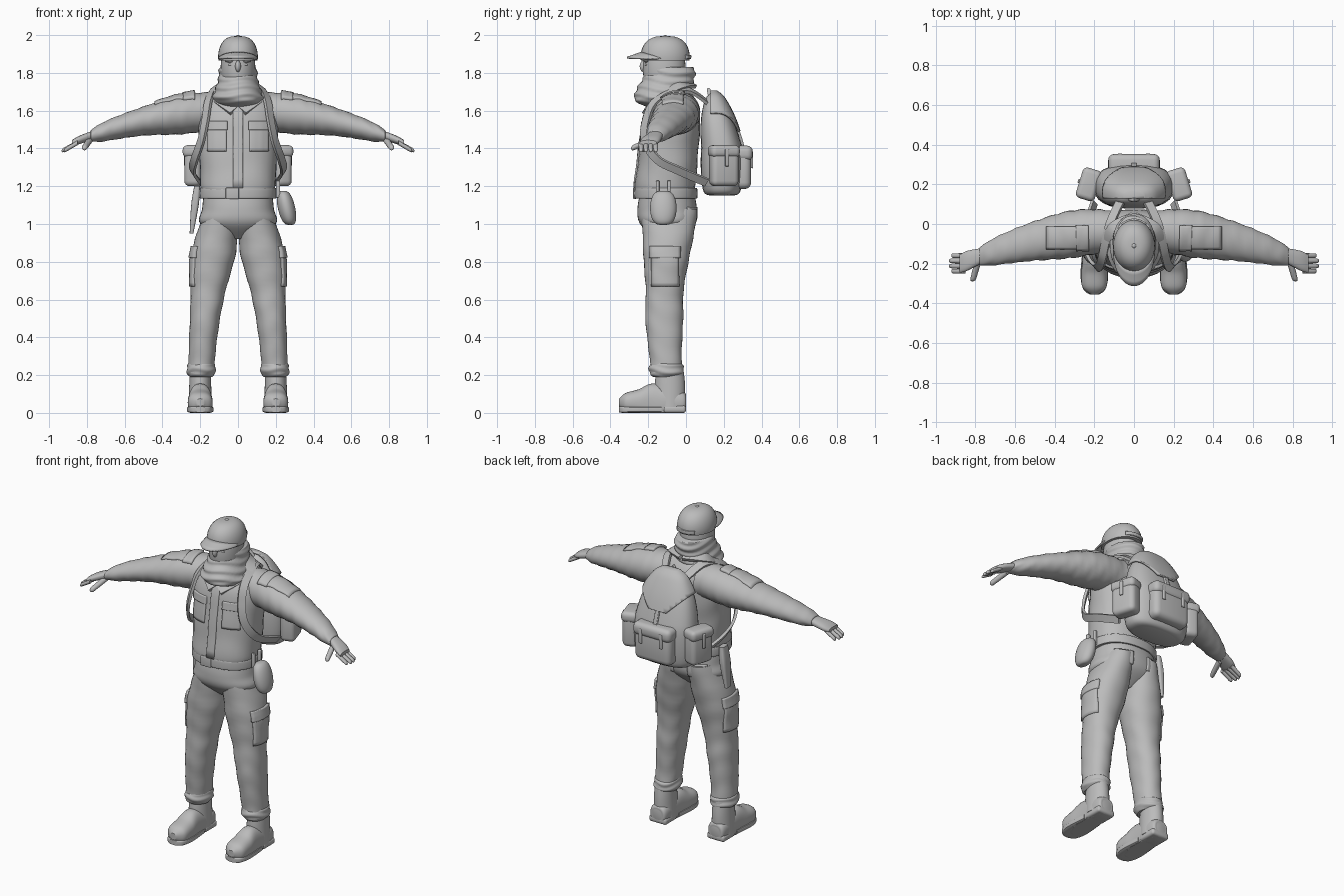
import bpy, bmesh, math
from mathutils import Vector
from mathutils.bvhtree import BVHTree

if "Cube" in bpy.data.objects:
    bpy.data.objects.remove(bpy.data.objects["Cube"])

grey = bpy.data.materials.new("plain grey")
grey.use_nodes = True
grey.diffuse_color = (0.5, 0.5, 0.5, 1)
grey.node_tree.nodes["Principled BSDF"].inputs["Base Color"].default_value = grey.diffuse_color


def finish(name, bm, mirror=False, solid=0):
    bmesh.ops.recalc_face_normals(bm, faces=bm.faces)
    mesh = bpy.data.meshes.new(name)
    bm.to_mesh(mesh)
    bm.free()
    obj = bpy.data.objects.new(name, mesh)
    bpy.context.collection.objects.link(obj)
    mesh.materials.append(grey)
    bpy.ops.object.select_all(action="DESELECT")
    obj.select_set(True)
    bpy.context.view_layer.objects.active = obj
    bpy.ops.object.shade_smooth_by_angle(angle=math.radians(40))
    if solid:
        modifier = obj.modifiers.new("thickness", "SOLIDIFY")
        modifier.thickness, modifier.offset = solid, 0
    if mirror:
        obj.modifiers.new("mirror", "MIRROR")
    return obj


def spline(rows, steps):
    """Catmull-Rom interpolation of equally long tuples."""
    out = []
    last = len(rows) - 1
    for i in range(last):
        neighbours = [rows[max(i - 1, 0)], rows[i], rows[i + 1], rows[min(i + 2, last)]]
        for s in range(steps):
            t = s / steps
            out.append([b + t * ((c - a) + t * ((2 * a - 5 * b + 4 * c - d) + t * (3 * (b - c) + d - a))) / 2
                        for a, b, c, d in zip(*neighbours)])
    return out + [list(rows[-1])]


def skin(bm, loops):
    for near, far in zip(loops, loops[1:]):
        for j in range(len(near)):
            bm.faces.new((near[j - 1], near[j], far[j], far[j - 1]))
    bm.faces.new(loops[0])
    bm.faces.new(loops[-1])


def loft_mesh(axis, path, rows, power=2, steps=7, sides=32, ripple=0, waves=60):
    """Rows are (position on axis, radius, radius); path gives the centre on the other two axes."""
    bm, loops = bmesh.new(), []
    along = "XYZ".index(axis)
    first, second = [k for k in range(3) if k != along]
    for t, wide, deep in spline(rows, steps):
        loop = []
        for j in range(sides):
            angle = math.tau * j / sides
            c, s = math.cos(angle), math.sin(angle)
            swell = (abs(c) ** power + abs(s) ** power) ** (-1 / power)
            swell *= 1 + ripple * math.sin(waves * t + 2 * s + math.cos(3 * angle))
            point = Vector((0, 0, 0))
            point[along] = t
            point[first], point[second] = path(t)
            point[first] += max(wide, 0.001) * c * swell
            point[second] += max(deep, 0.001) * s * swell
            point.z = max(point.z, 0)
            loop.append(bm.verts.new(point))
        loops.append(loop)
    skin(bm, loops)
    return bm


def loft(name, axis, path, rows, mirror=False, **options):
    return finish(name, loft_mesh(axis, path, rows, **options), mirror)


def blob(name, centre, size, square=1, lean=0, mirror=False, bottom=-90, **options):
    """Upright rounded body; lower square means boxier ends."""
    x, y, z = centre
    rows = []
    for degrees in range(bottom, 91, 10):
        angle = math.radians(degrees)
        round_off = max(math.cos(angle), 0) ** square
        rows.append((z + size[2] * math.sin(angle), size[0] * round_off, size[1] * round_off))
    return loft(name, "Z", lambda t: (x + lean * (t - z), y), rows, mirror, steps=2, **options)


def rod(name, axis, start, end, radius):
    """Mirrored tapering rod with a rounded tip."""
    along = "XYZ".index(axis)
    start, end = Vector(start), Vector(end)

    def path(t):
        point = start.lerp(end, (t - start[along]) / (end[along] - start[along]))
        return [point[k] for k in range(3) if k != along]

    rows = [(start[along] + (end[along] - start[along]) * part, radius * size, radius * size)
            for part, size in ((0, 1), (.8, .9), (.95, .7), (1, .2))]
    return loft(name, axis, path, rows, mirror=True, sides=12, steps=3)


def ribbon(name, points, width, thick, hub):
    """Mirrored flat band along a path, facing away from the hub."""
    bm, loops = bmesh.new(), []
    path = [Vector(p) for p in spline(points, 8)]
    for i, p in enumerate(path):
        tangent = (path[min(i + 1, len(path) - 1)] - path[max(i - 1, 0)]).normalized()
        out = p - Vector(hub)
        out = (out - out.dot(tangent) * tangent).normalized()
        side = tangent.cross(out) * width / 2
        out = out * thick / 2
        loops.append([bm.verts.new(p + q) for q in (side + out, out - side, -side - out, side - out)])
    skin(bm, loops)
    return finish(name, bm, mirror=True)


def patch(name, target, axis, sign, centre, size, thick=.016, mirror=True, flap=False, cells=10):
    """Plate pressed on the target surface from one direction, with an optional flap on top."""
    source = bmesh.new()
    source.from_mesh(target.data)
    tree = BVHTree.FromBMesh(source)
    source.free()
    bm, grid = bmesh.new(), {}
    along = "XYZ".index(axis)
    first, second = [k for k in range(3) if k != along]
    ray = Vector((0, 0, 0))
    ray[along] = -sign
    for i in range(cells + 1):
        for j in range(cells + 1):
            start = ray * -3
            start[first] = centre[0] + size[0] * (i / cells - .5)
            start[second] = centre[1] + size[1] * (j / cells - .5)
            hit = tree.ray_cast(start, ray)[0]
            if hit:
                grid[i, j] = bm.verts.new(hit)
    for i, j in grid:
        corners = [(i, j), (i + 1, j), (i + 1, j + 1), (i, j + 1)]
        if all(corner in grid for corner in corners):
            bm.faces.new([grid[corner] for corner in corners])
    finish(name, bm, mirror, solid=thick)
    if flap:
        patch(name + "_flaps", target, axis, sign, (centre[0], centre[1] + size[1] * .4),
              (size[0] * 1.1, size[1] * .3), thick * 1.7, mirror)


def box(name, centre, size, bevel=.005, turn=0, mirror=False):
    bm = bmesh.new()
    bmesh.ops.create_cube(bm, size=1)
    bmesh.ops.scale(bm, vec=size, verts=bm.verts)
    bmesh.ops.bevel(bm, geom=bm.edges[:], offset=bevel, segments=4, profile=.5, affect="EDGES")
    c, s = math.cos(turn), math.sin(turn)
    for vert in bm.verts:
        x, y, z = vert.co
        vert.co = Vector((x * c - y * s, x * s + y * c, z)) + Vector(centre)
    return finish(name, bm, mirror)


def leg_path(z):
    return .2 - .1 * z * z, -.085 - .03 * math.sin(min(z, 1) * 3)


def arm_path(x):
    return -.03 - .22 * x * x, 1.6 - .22 * x * x


def torso_path(z):
    return 0, .1 * z - .23


def pack_path(z):
    return 0, .19 - .17 * max(z - 1.4, 0)


# Trousers
hips = loft("hips", "Z", lambda z: (0, -.1), [(1.18, .18, .14), (1.08, .19, .157), (1, .198, .143), (.92, .05, .06)],
            power=2.3)
legs = loft("trouser_legs", "Z", leg_path, [(1.08, .09, .15), (.85, .117, .125), (.65, .093, .1), (.5, .08, .1),
            (.3, .07, .085), (.21, .07, .085)], mirror=True, power=2.2, ripple=.016, waves=48)
loft("trouser_cuffs", "Z", leg_path, [(.19, .06, .07), (.21, .075, .09), (.25, .074, .09), (.27, .06, .07)],
     mirror=True, ripple=.035, waves=150)
patch("cargo_pockets", legs, "X", 1, (-.11, .77), (.14, .2), mirror=True, flap=True)
patch("seat_pockets", hips, "Y", 1, (.1, 1.05), (.1, .08))

# Boots
loft("boot_shafts", "Z", lambda z: (.2, -.085), [(.24, .055, .07), (.15, .058, .08), (.03, .062, .08)], mirror=True)
loft("boot_feet", "Y", lambda y: (.2, .055), [(0, .03, .03), (-.02, .055, .06), (-.17, .06, .1), (-.25, .066, .07),
     (-.32, .06, .05), (-.355, .02, .02)], mirror=True, power=2.4)
loft("boot_soles", "Y", lambda y: (.2, .018), [(-.355, .025, .015), (-.33, .055, .018), (-.26, .07, .018),
     (-.13, .06, .018)], mirror=True, power=5)
box("boot_heels", (.2, -.06, .02), (.12, .12, .04), .015, mirror=True)

# Jacket
jacket = loft("jacket", "Z", torso_path, [(1.17, .18, .15), (1.2, .198, .16), (1.35, .203, .157), (1.55, .212, .15),
              (1.65, .185, .12), (1.72, .09, .06)], power=2.4, ripple=.01, waves=34)
sleeves = loft("sleeves", "X", arm_path, [(.1, .1, .1), (.3, .12, .105), (.5, .1, .077), (.7, .07, .053),
               (.77, .048, .034), (.78, .04, .026)], mirror=True, ripple=.028, waves=75)
patch("shoulder_pockets", sleeves, "Z", 1, (.35, -.07), (.18, .11))
patch("shoulder_flaps", sleeves, "Z", 1, (.26, -.07), (.06, .12), thick=.026)
patch("chest_pockets", jacket, "Y", -1, (.11, 1.46), (.1, .15), flap=True)
patch("placket", jacket, "Y", -1, (0, 1.42), (.05, .46), mirror=False)
ribbon("collar", [(.02, -.215, 1.6), (.11, -.14, 1.67), (.11, -.03, 1.73), (0, .03, 1.74)], .06, .02, (0, -.1, 1.5))

# Belt and gear
loft("belt", "Z", lambda z: (0, -.106), [(1.135, .195, .158), (1.14, .203, .166), (1.185, .203, .166),
     (1.19, .195, .158)], power=2.3)
box("belt_buckle", (-.03, -.272, 1.162), (.07, .016, .06))
blob("canteen", (.257, -.12, 1.085), (.046, .07, .09), square=.6, lean=-.2)
for part, y in (("front", -.15), ("rear", -.09)):
    box("canteen_hanger_" + part, (.212, y, 1.185), (.022, .018, .09))
loft("knife_sheath", "Z", lambda z: (.12 * z - .36, -.06), [(1.2, .016, .03), (1.1, .02, .036), (.95, .01, .022)],
     power=4)

# Hands
loft("palms", "X", arm_path, [(.75, .034, .024), (.84, .05, .022), (.88, .045, .014)], mirror=True, power=2.4)
for k, finger in enumerate(("little", "ring", "middle", "index")):
    y = -.16 - .026 * k
    rod(finger + "_fingers", "X", (.85, y, 1.43), (.94 - .012 * abs(k - 1.5), y, 1.387), .013)
rod("thumbs", "Y", (.785, -.18, 1.445), (.815, -.29, 1.4), .017)

# Head
blob("head", (0, -.115, 1.82), (.092, .113, .16), square=.7)
blob("nose", (0, -.225, 1.835), (.015, .02, .03))
blob("eyes", (.037, -.208, 1.843), (.015, .01, .007), mirror=True)
blob("brows", (.04, -.21, 1.862), (.028, .012, .007), mirror=True)
loft("scarf", "Z", lambda z: (0, -.1 - .02 * math.cos(25 * (z - 1.69))), [(1.585, .03, .06), (1.65, .132, .155),
     (1.69, .128, .15), (1.76, .106, .138), (1.82, .1, .126), (1.83, .09, .115)],
     steps=10, ripple=.035, waves=140)

# Cap
cap = blob("cap", (0, -.11, 1.885), (.105, .13, .11), square=.7, bottom=-10)
blob("cap_button", (0, -.11, 1.992), (.012, .012, .008))
patch("cap_strap", cap, "Y", 1, (0, 1.885), (.12, .02), mirror=False)
bm, rows = bmesh.new(), []
for degrees in range(-80, 81, 8):
    angle = math.radians(degrees)
    c, s = math.cos(angle), math.sin(angle)
    rows.append([bm.verts.new((.102 * s, -.11 - .122 * c - .08 * t * c ** .6, 1.87 + .038 * c - .028 * t * c))
                 for t in (0, .3, .7, 1)])
for near, far in zip(rows, rows[1:]):
    for j in range(1, len(near)):
        bm.faces.new((near[j - 1], near[j], far[j], far[j - 1]))
finish("cap_brim", bm, solid=.01)

# Backpack, whose flap is a cut of a slightly larger shell
pack_rows = [(1.15, .12, .06), (1.18, .188, .1), (1.35, .2, .112), (1.53, .165, .09), (1.65, .1, .05), (1.69, .04, .015)]
pack = loft("backpack", "Z", pack_path, pack_rows, power=2.6)
bm = loft_mesh("Z", pack_path, [(z + .01, wide + .01, deep + .01) for z, wide, deep in pack_rows], power=2.6)
for spot, way in (((0, .13, 0), (0, -1, 0)), ((0, 0, 1.49), (0, 0, -1)),
                  ((.1, 0, 1.53), (1, 0, -1)), ((-.1, 0, 1.53), (-1, 0, -1))):
    bmesh.ops.bisect_plane(bm, geom=bm.verts[:] + bm.edges[:] + bm.faces[:], plane_co=spot, plane_no=way, clear_outer=True)
finish("backpack_flap", bm, solid=.012)
box("back_pocket", (0, .295, 1.285), (.25, .1, .2), .035)
box("back_pocket_flap", (0, .298, 1.375), (.26, .11, .08), .03)
box("back_pocket_tabs", (.07, .35, 1.34), (.022, .012, .09), mirror=True)
box("side_pockets", (.226, .2, 1.295), (.09, .15, .19), .028, turn=.3, mirror=True)
box("side_pocket_flaps", (.228, .2, 1.385), (.1, .16, .065), .025, turn=.3, mirror=True)
box("side_pocket_tabs", (.277, .217, 1.35), (.012, .022, .09), turn=.3, mirror=True)
patch("flap_strap", pack, "Y", 1, (0, 1.46), (.024, .12), thick=.026, mirror=False)
rod("carry_handle", "X", (0, .12, 1.71), (.04, .13, 1.66), .01)
ribbon("shoulder_straps", [(.06, .13, 1.63), (.12, 0, 1.71), (.155, -.155, 1.655), (.172, -.21, 1.55),
       (.195, -.215, 1.44), (.23, -.15, 1.34), (.24, -.03, 1.28), (.2, .11, 1.22)], .045, .016, (0, -.06, 1.45))
